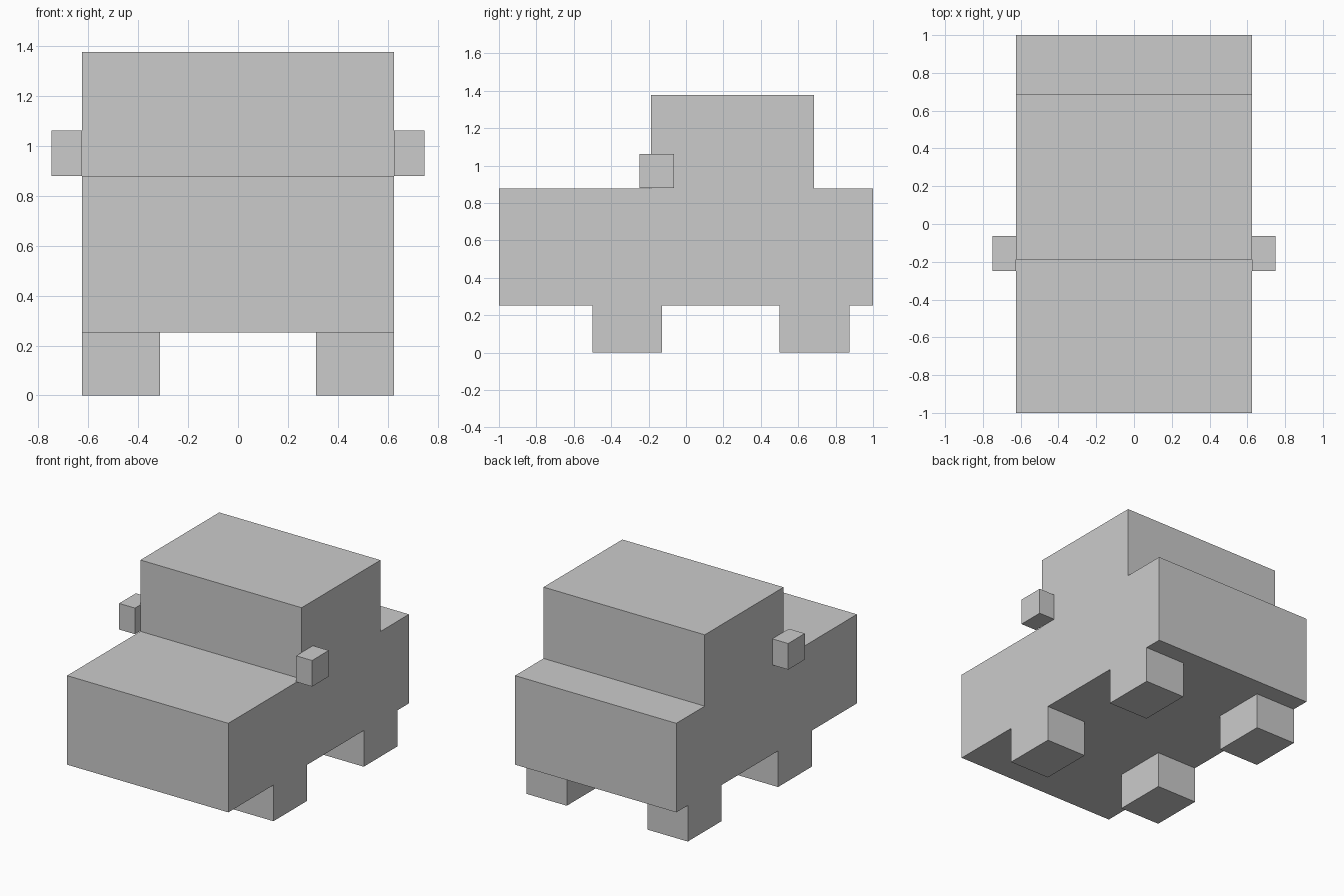
import bpy, bmesh

if "Cube" in bpy.data.objects:
    bpy.data.objects.remove(bpy.data.objects["Cube"])


def finish(name, bm):
    bmesh.ops.recalc_face_normals(bm, faces=bm.faces)
    mesh = bpy.data.meshes.new(name)
    bm.to_mesh(mesh)
    bm.free()
    obj = bpy.data.objects.new(name, mesh)
    bpy.context.collection.objects.link(obj)
    return obj


def box(name, lo, hi):
    bm = bmesh.new()
    bmesh.ops.create_cube(bm, size=1)
    for v in bm.verts:
        v.co = [(a + b) / 2 + c * (b - a) for a, b, c in zip(lo, hi, v.co)]
    return finish(name, bm)


def mirrored_pair(name, lo, hi):
    box(name + "_right", lo, hi)
    box(name + "_left", (-hi[0], lo[1], lo[2]), (-lo[0], hi[1], hi[2]))


HALF_W = 0.625
FLOOR = 0.253
DECK = 0.877

# Body and cabin: one side profile (y, z) extruded across the width
profile = [(-1, FLOOR), (1, FLOOR), (1, DECK), (0.685, DECK),
           (0.685, 1.377), (-0.188, 1.377), (-0.188, DECK), (-1, DECK)]
bm = bmesh.new()
side = bm.faces.new([bm.verts.new((-HALF_W, y, z)) for y, z in profile])
ext = bmesh.ops.extrude_face_region(bm, geom=[side], use_keep_orig=True)
new_verts = [g for g in ext["geom"] if isinstance(g, bmesh.types.BMVert)]
bmesh.ops.translate(bm, verts=new_verts, vec=(2 * HALF_W, 0, 0))
finish("car_body", bm)

# Square wheels, flush with the body sides
for name, y in (("front_wheel", -0.5), ("rear_wheel", 0.5)):
    mirrored_pair(name, (0.313, y, 0), (HALF_W, y + 0.373, FLOOR))

# Side mirrors
mirrored_pair("side_mirror", (HALF_W, -0.248, 0.88), (0.748, -0.063, 1.063))
